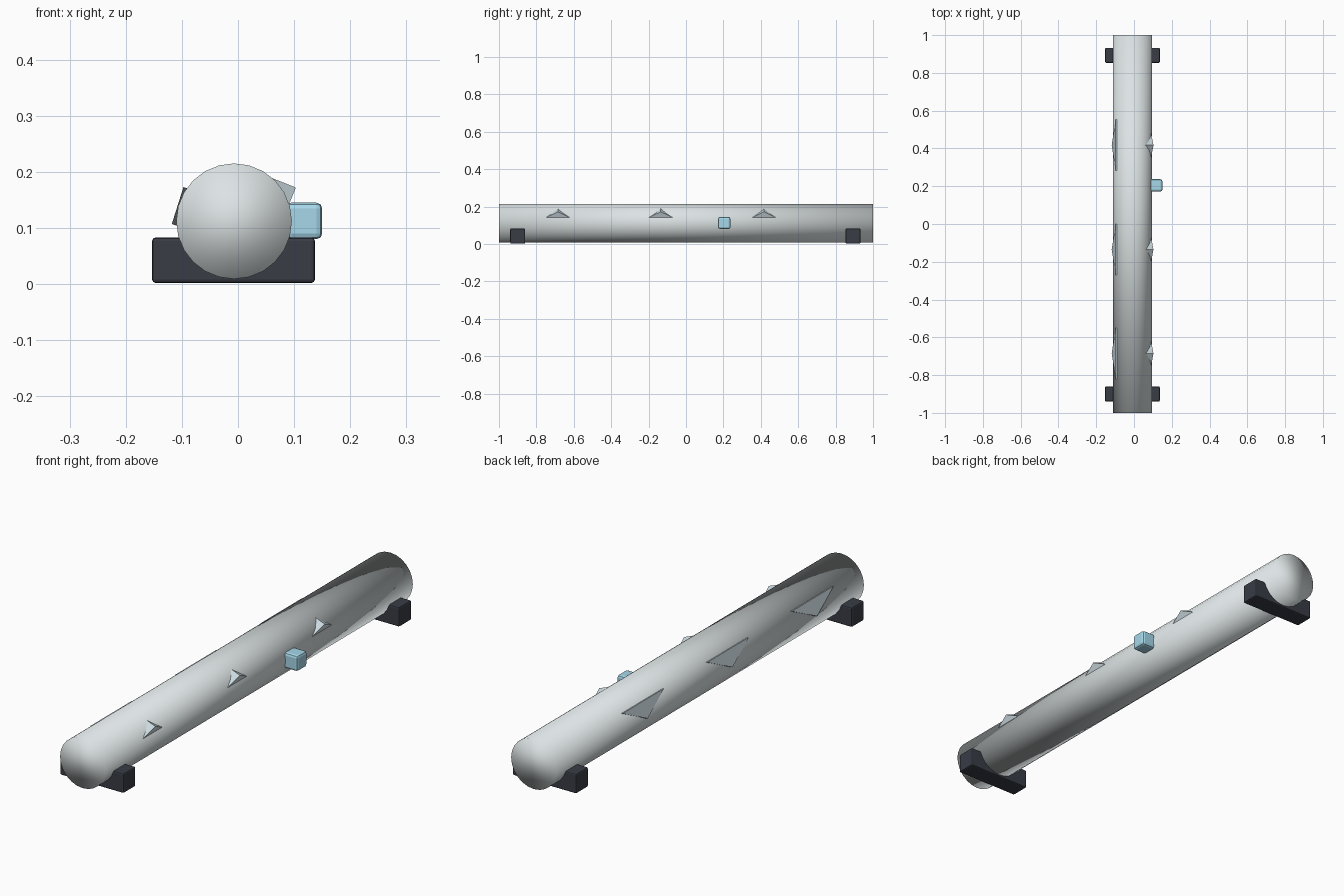
import bpy, bmesh, math
from mathutils import Vector

if "Cube" in bpy.data.objects:
    bpy.data.objects.remove(bpy.data.objects["Cube"])


def material(name, rgb):
    m = bpy.data.materials.new(name)
    m.diffuse_color = (*rgb, 1)
    m.use_nodes = True
    m.node_tree.nodes["Principled BSDF"].inputs["Base Color"].default_value = m.diffuse_color
    return m


SHELL = material("pale_grey", (0.72, 0.77, 0.78))
DARK = material("dark_rubber", (0.04, 0.045, 0.06))
BLUE = material("light_blue", (0.38, 0.68, 0.82))
ICE = material("ice_grey", (0.6, 0.7, 0.75))


def block(name, lo, hi, bevel, mat):
    lo, hi = Vector(lo), Vector(hi)
    bpy.ops.mesh.primitive_cube_add(size=1, location=(lo + hi) / 2)
    ob = bpy.context.object
    ob.name = name
    ob.scale = hi - lo
    bpy.ops.object.transform_apply(location=False, rotation=False, scale=True)
    mod = ob.modifiers.new("bevel", "BEVEL")
    mod.width = bevel
    mod.segments = 2
    ob.data.materials.append(mat)
    return ob


def shard(name, y, apex, tip_dir, inward, half=0.135, height=0.069, depth=0.05):
    # triangular plate: tip at apex, long edge along y, thickness running inward
    tip = Vector((apex[0], y, apex[1]))
    t = Vector((tip_dir[0], 0, tip_dir[1])).normalized()
    n = Vector((inward[0], 0, inward[1])).normalized() * depth
    side = Vector((0, half, 0))
    tri = [tip, tip - t * height + side, tip - t * height - side]
    bm = bmesh.new()
    a = [bm.verts.new(p) for p in tri]
    b = [bm.verts.new(p + n) for p in tri]
    bm.faces.new(a)
    bm.faces.new(b[::-1])
    for i in range(3):
        j = (i + 1) % 3
        bm.faces.new((a[j], a[i], b[i], b[j]))
    bmesh.ops.recalc_face_normals(bm, faces=bm.faces)
    me = bpy.data.meshes.new(name)
    bm.to_mesh(me)
    bm.free()
    ob = bpy.data.objects.new(name, me)
    bpy.context.collection.objects.link(ob)
    me.materials.append(ICE)


# long round body, shaded smooth right over its flat ends
bpy.ops.mesh.primitive_cylinder_add(vertices=24, radius=0.103, depth=2,
                                    location=(-0.007, 0, 0.112),
                                    rotation=(math.pi / 2, 0, 0))
body = bpy.context.object
body.name = "tube_body"
body.data.materials.append(SHELL)
bpy.ops.object.shade_smooth()

# support feet at both ends
for name, y in (("front_foot", -0.9), ("back_foot", 0.893)):
    block(name, (-0.153, y - 0.04, 0.002), (0.137, y + 0.04, 0.083), 0.006, DARK)

# side button
block("side_button", (0.085, 0.172, 0.08), (0.15, 0.237, 0.145), 0.01, BLUE)

# triangular shards, tip down on the left and tip up on the right
for i, y in enumerate((-0.685, -0.135, 0.417)):
    shard(f"left_shard_{i + 1}", y, (-0.118, 0.107), (-0.3, -0.95), (0.95, -0.3))
    shard(f"right_shard_{i + 1}", y, (0.103, 0.172), (0.37, 0.93), (-0.93, 0.37))
